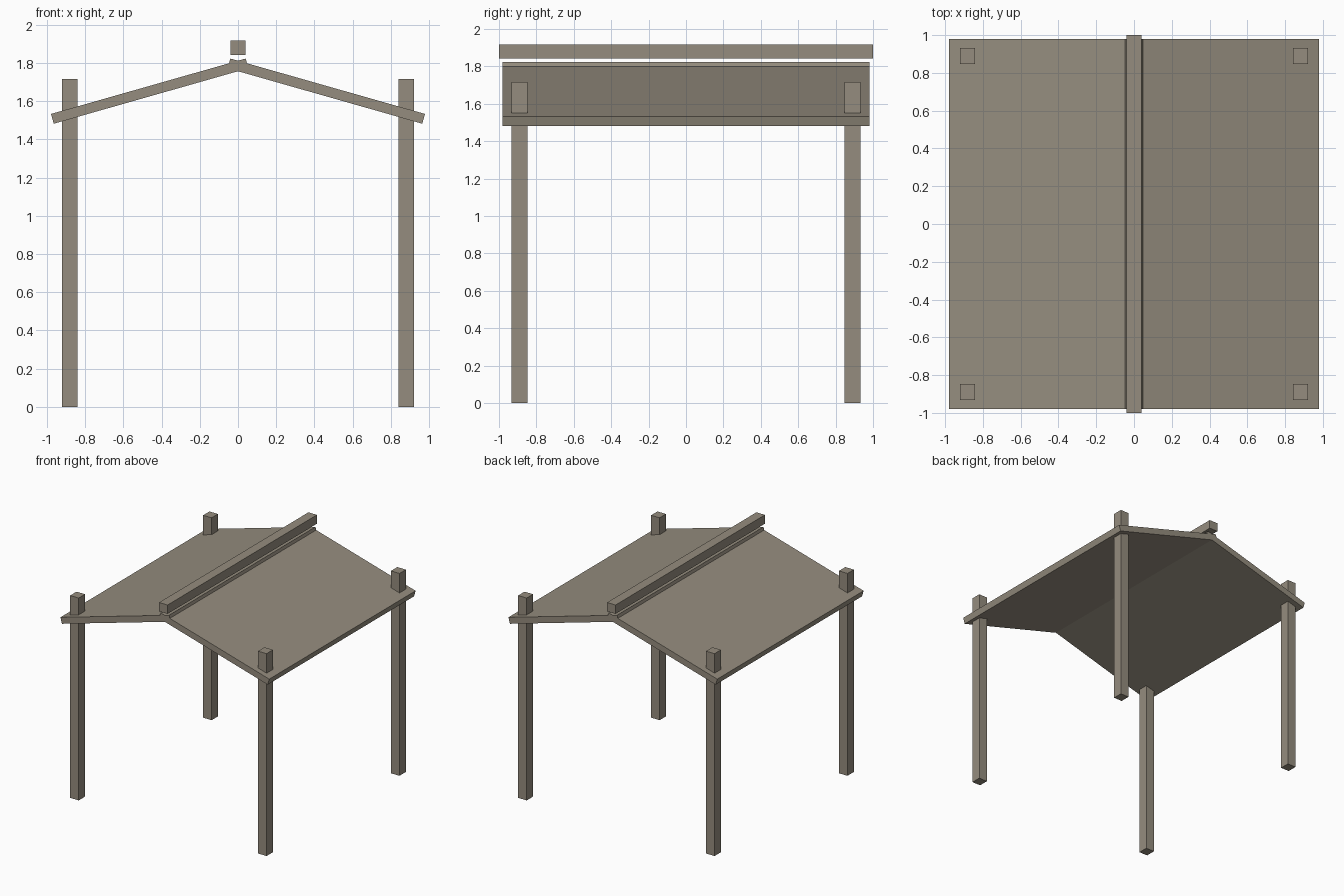
import bpy, math
from mathutils import Matrix, Vector

if "Cube" in bpy.data.objects:
    bpy.data.objects.remove(bpy.data.objects["Cube"])

wood = bpy.data.materials.new("weathered_wood")
wood.diffuse_color = (0.30, 0.265, 0.21, 1)
wood.use_nodes = True
wood.node_tree.nodes["Principled BSDF"].inputs["Base Color"].default_value = wood.diffuse_color


def box(name, size, matrix):
    """Box of the given size, placed by a matrix."""
    bpy.ops.mesh.primitive_cube_add(size=1)
    ob = bpy.context.object
    ob.name = name
    ob.data.transform(matrix @ Matrix.Diagonal((*size, 1)))
    ob.data.materials.append(wood)
    return ob


# Four corner posts, passing up through the roof
POST_H = 1.715
for sx, side in ((-1, "left"), (1, "right")):
    for sy, end in ((-1, "front"), (1, "back")):
        box(f"post_{end}_{side}", (0.08, 0.085, POST_H),
            Matrix.Translation((sx * 0.881, sy * 0.89, POST_H / 2)))

# Two sloping roof panels, crossing slightly at the ridge
outer, inner = Vector((0.979, 0, 1.533)), Vector((-0.04, 0, 1.823))
run = outer - inner
pitch = math.atan2(-run.z, run.x)
THICK = 0.053
normal = Vector((math.sin(pitch), 0, math.cos(pitch)))
centre = (outer + inner) / 2 - normal * THICK / 2
for s, side in ((-1, "left"), (1, "right")):
    box(f"roof_panel_{side}", (run.length, 1.96, THICK),
        Matrix.Translation((s * centre.x, 0, centre.z)) @ Matrix.Rotation(s * pitch, 4, 'Y'))

# Ridge beam floating just above the roof
box("ridge_beam", (0.08, 2.0, 0.075), Matrix.Translation((0, 0, 1.88)))
